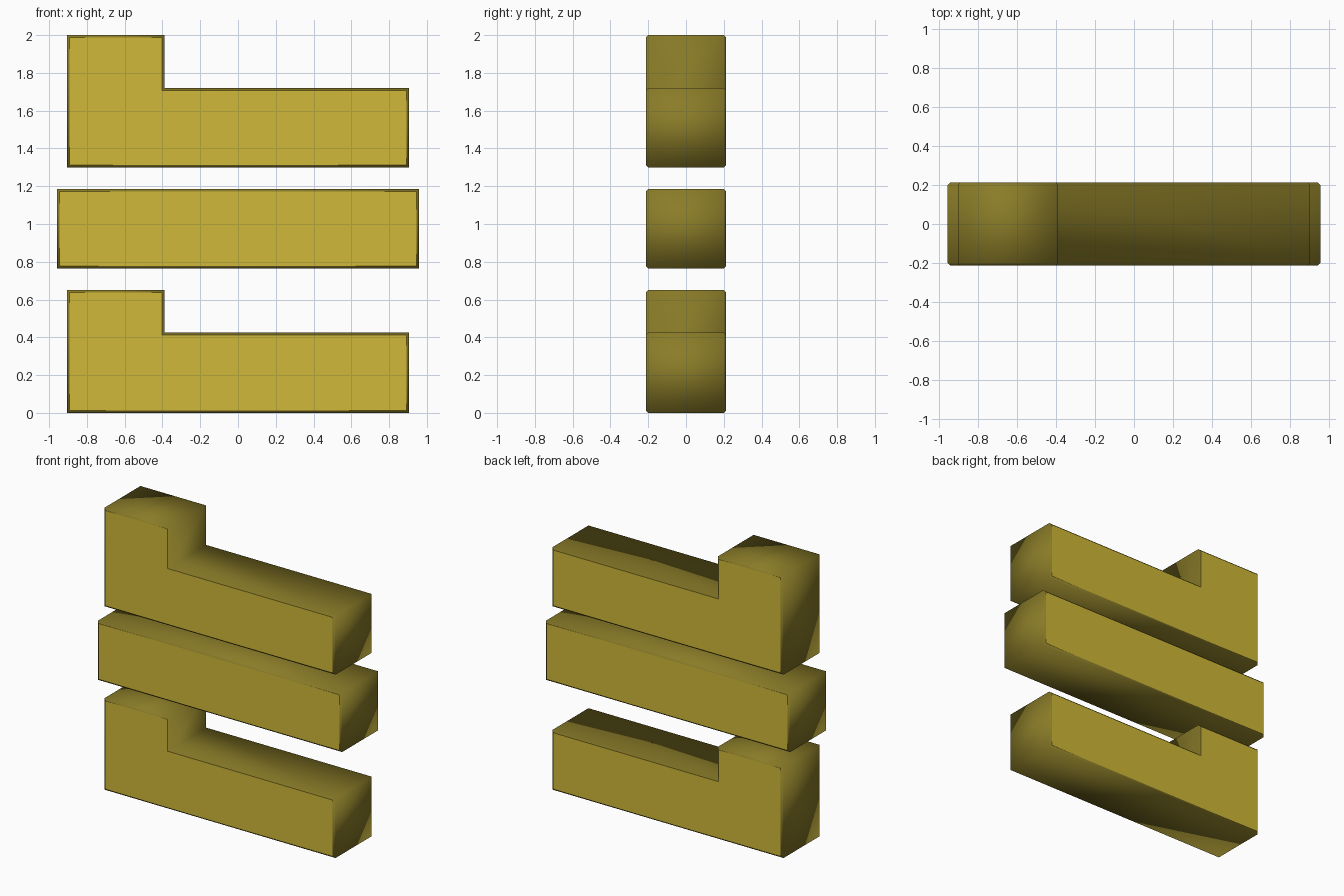
import bpy
import bmesh
from mathutils import Vector

if "Cube" in bpy.data.objects:
    bpy.data.objects.remove(bpy.data.objects["Cube"])

HALF_DEPTH = 0.213
BEVEL = 0.013


def material(name, rgb):
    # sRGB 0-255 to linear
    lin = [((c / 255 + 0.055) / 1.055) ** 2.4 for c in rgb]
    mat = bpy.data.materials.new(name)
    mat.diffuse_color = (*lin, 1)
    mat.use_nodes = True
    mat.node_tree.nodes["Principled BSDF"].inputs["Base Color"].default_value = mat.diffuse_color
    return mat


FACE = material("yellow_face", (208, 185, 56))
SIDE = material("dark_yellow_side", (138, 124, 40))


def inset(points, d):
    # Move each corner of a counter-clockwise right-angled outline inwards
    result = []
    n = len(points)
    for i in range(n):
        p = Vector(points[i])
        a = (p - Vector(points[i - 1])).normalized()
        b = (Vector(points[(i + 1) % n]) - p).normalized()
        result.append(p + d * (Vector((-a.y, a.x)) + Vector((-b.y, b.x))))
    return result


def slab(name, outline):
    # Extruded profile with chamfered front and back rims
    bm = bmesh.new()
    sections = [(-HALF_DEPTH, BEVEL), (-HALF_DEPTH + BEVEL, 0),
                (HALF_DEPTH - BEVEL, 0), (HALF_DEPTH, BEVEL)]
    rings = [[bm.verts.new((p.x, y, p.y)) for p in inset(outline, d)]
             for y, d in sections]
    n = len(outline)
    for r0, r1 in zip(rings, rings[1:]):
        for i in range(n):
            j = (i + 1) % n
            f = bm.faces.new((r0[i], r1[i], r1[j], r0[j]))
            f.smooth = True
            f.material_index = 1
    # Flat front and back faces
    bm.faces.new(rings[0])
    bm.faces.new(rings[-1][::-1])
    bmesh.ops.recalc_face_normals(bm, faces=bm.faces)
    mesh = bpy.data.meshes.new(name)
    bm.to_mesh(mesh)
    bm.free()
    mesh.materials.append(FACE)
    mesh.materials.append(SIDE)
    obj = bpy.data.objects.new(name, mesh)
    bpy.context.collection.objects.link(obj)
    return obj


def step_outline(z0, z_step, z1, half=0.905, x_step=-0.39):
    return [(-half, z0), (half, z0), (half, z_step),
            (x_step, z_step), (x_step, z1), (-half, z1)]


# Stepped bars above and below, plain bar between
slab("lower_stepped_bar", step_outline(0.0, 0.425, 0.65))
slab("middle_bar", [(-0.957, 0.765), (0.957, 0.765), (0.957, 1.185), (-0.957, 1.185)])
slab("upper_stepped_bar", step_outline(1.30, 1.72, 2.0))
